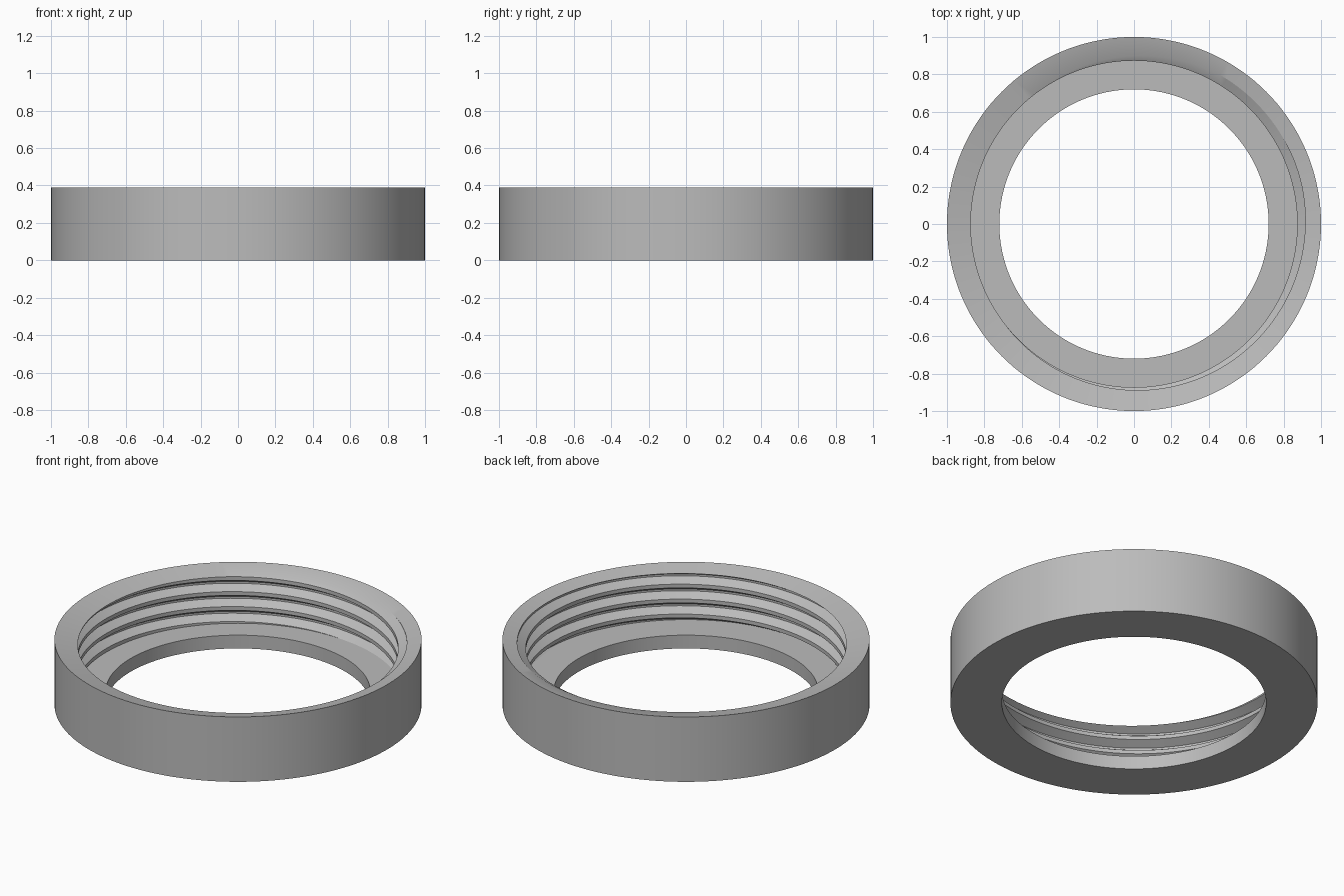
import bpy
import bmesh
from math import sin, cos, pi, radians

# Main dimensions
OUTER, BORE, HEIGHT, LEDGE = 1.0, 0.72, 0.39, 0.08
CREST, ROOT, PITCH = 0.873, 0.92, 0.09
RIM_SLOPE = 0.23
SEGMENTS = 144
START = radians(170)          # angle where the crest meets the rim
START_Z = 0.36

cube = bpy.data.objects.get("Cube")
if cube:
    bpy.data.objects.remove(cube, do_unlink=True)

grey = bpy.data.materials.new("grey_metal")
grey.use_nodes = True
colour = (0.5, 0.5, 0.5, 1)
grey.diffuse_color = colour
grey.node_tree.nodes["Principled BSDF"].inputs["Base Color"].default_value = colour


# Thread: flat crest, flat root and two straight flanks in every pitch
CREST_HALF, ROOT_HALF = PITCH / 8, PITCH / 16
PROFILE = [-CREST_HALF, CREST_HALF, PITCH / 2 - ROOT_HALF, PITCH / 2 + ROOT_HALF]


def crest_height(angle):
    return START_Z + PITCH * (angle - START) / (2 * pi)


def thread_radius(z, angle):
    offset = abs((z - crest_height(angle) + PITCH / 2) % PITCH - PITCH / 2)
    flank = (offset - CREST_HALF) / (PITCH / 2 - ROOT_HALF - CREST_HALF)
    return CREST + (ROOT - CREST) * min(1, max(0, flank))


def rim_height(radius):
    return HEIGHT - RIM_SLOPE * (OUTER - radius)


def rim_meeting(angle):
    z = HEIGHT
    for _ in range(30):
        z = rim_height(thread_radius(z, angle))
    return z


def section(angle):
    # Closed cross-section: outer wall, base, bore, ledge, thread, sloping rim
    points = [(OUTER, HEIGHT), (OUTER, 0), (BORE, 0), (BORE, LEDGE)]
    top = rim_meeting(angle)
    for turn in range(-6, 4):
        for step in PROFILE:
            z = crest_height(angle) + turn * PITCH + step
            z = min(top, max(LEDGE, z))
            points.append((thread_radius(z, angle), z))
    return points


# Sweep the section around the axis
bm = bmesh.new()
columns = []
for i in range(SEGMENTS + 1):
    a = 2 * pi * i / SEGMENTS
    columns.append([bm.verts.new((r * cos(a), r * sin(a), z)) for r, z in section(a)])
for left, right in zip(columns, columns[1:]):
    for j in range(len(left)):
        k = (j + 1) % len(left)
        bm.faces.new((left[j], right[j], right[k], left[k]))
bmesh.ops.remove_doubles(bm, verts=bm.verts, dist=0.0001)
bmesh.ops.recalc_face_normals(bm, faces=bm.faces)

mesh = bpy.data.meshes.new("threaded_ring")
bm.to_mesh(mesh)
bm.free()
mesh.materials.append(grey)
ring = bpy.data.objects.new("threaded_ring", mesh)
bpy.context.collection.objects.link(ring)

# Smooth walls with crisp edges
bpy.context.view_layer.objects.active = ring
ring.select_set(True)
bpy.ops.object.shade_smooth_by_angle(angle=radians(25))
